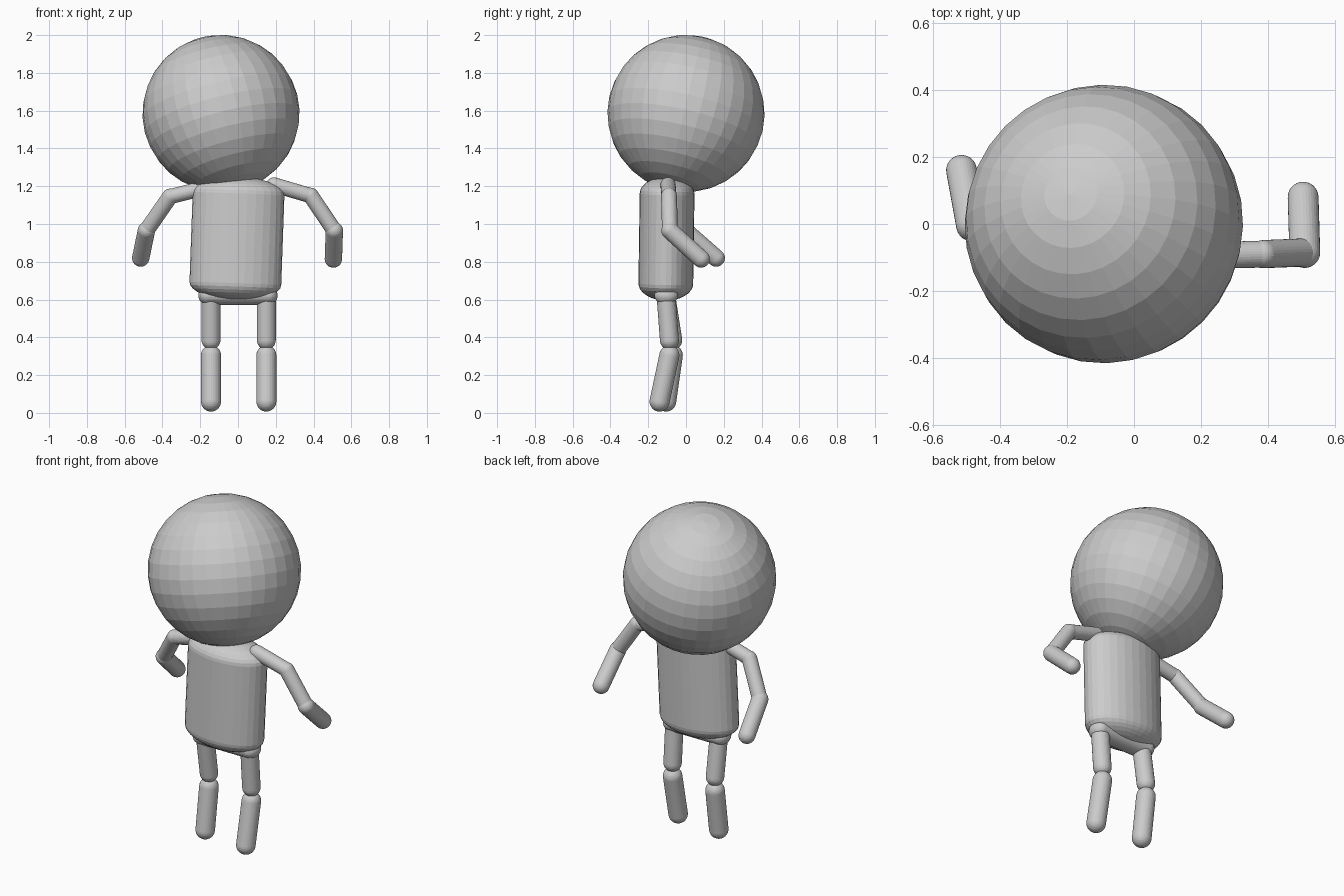
import bpy
import math
from mathutils import Vector, Matrix

if "Cube" in bpy.data.objects:
    bpy.data.objects.remove(bpy.data.objects["Cube"])

grey = bpy.data.materials.new("plain_grey")
grey.use_nodes = True
GREY = (0.6, 0.6, 0.6, 1)
grey.diffuse_color = GREY
grey.node_tree.nodes["Principled BSDF"].inputs["Base Color"].default_value = GREY


def aim(a, b):
    """Matrix at the middle of a-b with local z pointing at b."""
    turn = Vector((0, 0, 1)).rotation_difference(b - a)
    return Matrix.Translation((a + b) / 2) @ turn.to_matrix().to_4x4()


def capsule(name, start, end, rx, ry=None, dome=None, sides=32, rings=8):
    """Round-ended rod; start and end are the centres of its domes."""
    a, b = Vector(start), Vector(end)
    ry, dome = ry or rx, dome or rx
    half = (b - a).length / 2
    profile = []
    for sign in (-1, 1):
        for i in range(rings):
            t = math.pi / 2 * (i + (sign < 0)) / rings
            if sign < 0:
                profile.append((math.sin(t), -half - dome * math.cos(t)))
            else:
                profile.append((math.cos(t), half + dome * math.sin(t)))
    verts = [(rx * r * math.cos(math.tau * k / sides),
              ry * r * math.sin(math.tau * k / sides), z)
             for r, z in profile for k in range(sides)]
    faces = []
    for j in range(len(profile) - 1):
        for k in range(sides):
            n = (k + 1) % sides
            faces.append((j * sides + k, j * sides + n,
                          (j + 1) * sides + n, (j + 1) * sides + k))
    # Poles
    low, high = len(verts), len(verts) + 1
    verts += [(0, 0, -half - dome), (0, 0, half + dome)]
    last = (len(profile) - 1) * sides
    for k in range(sides):
        n = (k + 1) % sides
        faces += [(low, n, k), (high, last + k, last + n)]
    mesh = bpy.data.meshes.new(name)
    mesh.from_pydata(verts, [], faces)
    mesh.materials.append(grey)
    obj = bpy.data.objects.new(name, mesh)
    obj.matrix_world = aim(a, b)
    bpy.context.collection.objects.link(obj)
    return obj


# Head, tilted a little back and to its right
bpy.ops.mesh.primitive_uv_sphere_add(segments=32, ring_count=16, radius=0.416)
head = bpy.context.object
head.name = "head"
head.data.materials.append(grey)
centre = Vector((-0.09, 0, 1.585))
tilt = Vector((-0.1, 0.09, 0.39))
head.matrix_world = aim(centre - tilt, centre + tilt)

# Torso and hips
capsule("torso", (-0.014, -0.107, 0.685), (0.003, -0.1, 1.16), 0.243, 0.145, 0.09)
capsule("hips", (-0.16, -0.105, 0.622), (0.16, -0.105, 0.622), 0.05, 0.062)

# Limbs: joints listed from the body outwards
arms = {
    "left": [(0.19, -0.095, 1.207), (0.385, -0.09, 1.15),
             (0.51, -0.085, 0.965), (0.505, 0.08, 0.815)],
    "right": [(-0.2, -0.095, 1.185), (-0.36, -0.085, 1.145),
              (-0.485, -0.005, 0.965), (-0.515, 0.16, 0.82)],
}
for side, (shoulder, bend, elbow, hand) in arms.items():
    capsule(side + "_shoulder", shoulder, bend, 0.04)
    capsule(side + "_upper_arm", bend, elbow, 0.042)
    capsule(side + "_forearm", elbow, hand, 0.046)

legs = {
    "left": (0.15, -0.088, -0.14),
    "right": (-0.143, -0.07, -0.105),
}
for side, (x, knee_y, foot_y) in legs.items():
    capsule(side + "_thigh", (x, -0.105, 0.61), (x, knee_y, 0.385), 0.05)
    capsule(side + "_shin", (x, knee_y, 0.305), (x, foot_y, 0.06), 0.053)
